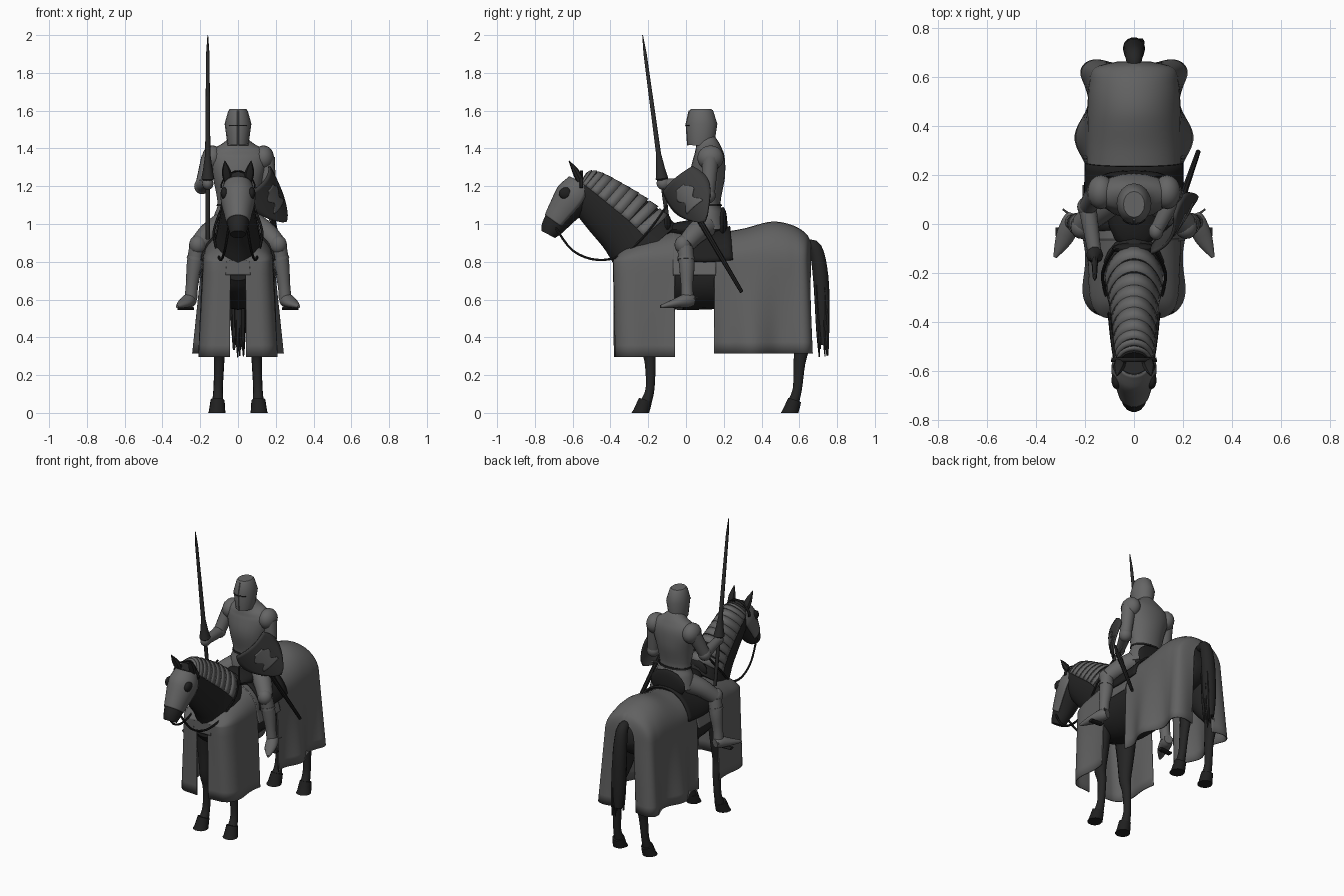
import bpy, bmesh, math, random
from mathutils import Vector

random.seed(4)
old = bpy.data.objects.get("Cube")
if old:
    bpy.data.objects.remove(old, do_unlink=True)


def material(name, value):
    m = bpy.data.materials.new(name)
    m.use_nodes = True
    colour = (value, value, value, 1)
    m.diffuse_color = colour
    m.node_tree.nodes["Principled BSDF"].inputs["Base Color"].default_value = colour
    return m


PLATE = material("steel grey", .13)
CLOTH = material("cloth grey", .12)
HIDE = material("dark hide", .018)
LEATHER = material("black leather", .014)
WOOD = material("dark wood", .026)
FIELD = material("shield grey", .045)


def finish(name, bm, mat, mirror=False, thick=0, centred=False):
    """Turn a bmesh into a shaded, coloured object."""
    bmesh.ops.remove_doubles(bm, verts=bm.verts, dist=.0002)
    bmesh.ops.recalc_face_normals(bm, faces=bm.faces)
    mesh = bpy.data.meshes.new(name)
    bm.to_mesh(mesh)
    bm.free()
    mesh.materials.append(mat)
    mesh.shade_smooth()
    mesh.set_sharp_from_angle(angle=math.radians(40))
    ob = bpy.data.objects.new(name, mesh)
    bpy.context.scene.collection.objects.link(ob)
    if thick:
        mod = ob.modifiers.new("thickness", "SOLIDIFY")
        mod.thickness = thick
        mod.offset = 0 if centred else -1
    if mirror:
        ob.modifiers.new("mirror", "MIRROR").use_clip = True
    return ob


def spline(pts, step):
    """Smooth curve through tuples of any length."""
    out = []
    for i in range(len(pts) - 1):
        quad = list(zip(pts[max(i - 1, 0)], pts[i], pts[i + 1], pts[min(i + 2, len(pts) - 1)]))
        for k in range(step):
            t = k / step
            out.append(tuple(b + t * ((c - a) + t * ((2*a - 5*b + 4*c - d) + t * (3*b - a - 3*c + d))) / 2
                             for a, b, c, d in quad))
    return out + [tuple(pts[-1])]


def skin(bm, rows, closed):
    """Bridge rows of vertices with quads."""
    for low, high in zip(rows, rows[1:]):
        count = len(low)
        for j in range(count if closed else count - 1):
            k = (j + 1) % count
            bm.faces.new((low[j], low[k], high[k], high[j]))


def sweep(name, pts, mat, step=4, sides=14, arc=None, **options):
    """Elliptical sections (x, y, z, radius, second radius) along a path; arc leaves it open."""
    path = spline([tuple(p) + (p[-1],) * (5 - len(p)) for p in pts], step)
    start, end = (math.radians(a) for a in (arc or (0, 360)))
    bm, rows = bmesh.new(), []
    for i, p in enumerate(path):
        ahead, behind = path[min(i + 1, len(path) - 1)], path[max(i - 1, 0)]
        t = (Vector(ahead[:3]) - Vector(behind[:3])).normalized()
        ref = Vector((1, 0, 0)) if abs(t.x) < .9 else Vector((0, 1, 0))
        side = (ref - t * ref.dot(t)).normalized()
        up = t.cross(side)
        row = []
        for j in range(sides + 1 if arc else sides):
            a = start + (end - start) * j / sides
            q = Vector(p[:3]) + side * p[3] * math.cos(a) + up * p[4] * math.sin(a)
            q.z = max(q.z, 0)  # flat on the ground
            row.append(bm.verts.new(q))
        rows.append(row)
    skin(bm, rows, not arc)
    if not arc:
        bm.faces.new(rows[0])
        bm.faces.new(rows[-1])
    return finish(name, bm, mat, **options)


def ball(name, loc, size, mat, mirror=False):
    bm = bmesh.new()
    bmesh.ops.create_uvsphere(bm, u_segments=16, v_segments=10, radius=1)
    bmesh.ops.scale(bm, vec=size, verts=bm.verts)
    bmesh.ops.translate(bm, vec=loc, verts=bm.verts)
    return finish(name, bm, mat, mirror)


def drape(name, plan, hem, fold=0, flare=.1, top=.8):
    """Cloth arching from the spine to a plan line (x, y, crest height), then falling in folds."""
    line = spline(plan, 12)
    bm, rows, length = bmesh.new(), [], 0
    for i, (x, y, crest) in enumerate(line):
        ahead, behind = Vector(line[min(i + 1, len(line) - 1)][:2]), Vector(line[max(i - 1, 0)][:2])
        t = ahead - behind
        length += (Vector((x, y)) - behind).length / (2 if 0 < i < len(line) - 1 else 1)
        normal = Vector((t.y, -t.x, 0)).normalized()
        row = []
        for k in range(8):
            a = math.pi / 2 * (1 - k / 8)
            row.append(bm.verts.new((x * math.cos(a), y, top + (crest - top) * math.sin(a))))
        for k in range(9):
            d = k / 8
            q = Vector((x * (1 + flare * d), y, top + (hem - top) * d))
            row.append(bm.verts.new(q + normal * fold * d * math.sin(length * 42 + 3.6)))
        rows.append(row)
    skin(bm, rows, False)
    return finish(name, bm, CLOTH, mirror=True, thick=.007)


def centre(rows):
    return [(0,) + r for r in rows]


# Horse body, neck and head
sweep("horse_body", centre([(.64, .82, .06, .06), (.58, .81, .14, .14), (.45, .8, .17, .19),
                            (.3, .76, .17, .193), (.1, .742, .175, .195), (-.1, .745, .17, .19),
                            (-.3, .75, .13, .12), (-.375, .75, .07, .05)]), HIDE, sides=20)
neck = centre([(-.2, .865, .13, .2), (-.3, .98, .105, .175), (-.42, 1.085, .088, .15),
               (-.53, 1.18, .078, .118), (-.57, 1.21, .06, .08)])
sweep("horse_neck", neck, HIDE, sides=20)
head = centre([(-.55, 1.22, .065, .07), (-.59, 1.145, .088, .098), (-.66, 1.05, .068, .077),
               (-.71, .98, .052, .06), (-.73, .945, .042, .042)])
sweep("horse_head", head, HIDE)

# Horse armour: face plate and overlapping neck bands
face = [(x, y, z, a + .005, b + .005) for x, y, z, a, b in head[:3] + [(0, -.69, 1.008, .058, .065)]]
sweep("face_plate", face, PLATE, sides=20, arc=(-30, 210), thick=.005)
rows = spline(neck, 6)
for i in range(3, 23, 2):
    band = [tuple(r[:3]) + (r[3] * s, r[4] * s) for r, s in ((rows[i], 1.06), (rows[i + 2], 1.045))]
    sweep("neck_band", band, PLATE, step=1, sides=18, arc=(8, 172), thick=.005)
sweep("brow_band", [(0, -.545, 1.19, .092, .092), (0, -.562, 1.19, .094, .092)], LEATHER,
      step=1, arc=(0, 180), thick=.006)
ball("horse_eye", (.072, -.637, 1.162), (.02, .036, .032), LEATHER, True)
sweep("horse_ear", [(.055, -.56, 1.23, .022), (.062, -.585, 1.28, .024, .018), (.07, -.62, 1.335, .002)],
      HIDE, sides=8, mirror=True)

# Horse legs, hooves and tail
sweep("front_leg", [(.1, -.2, .75, .07, .09), (.1, -.2, .52, .05, .06), (.1, -.205, .36, .036, .04),
                    (.1, -.19, .27, .027, .03), (.105, -.19, .13, .024), (.107, -.21, .06, .03)],
      HIDE, mirror=True)
sweep("hind_leg", [(.1, .5, .8, .08, .13), (.1, .54, .6, .065, .1), (.1, .61, .44, .04, .05),
                   (.1, .615, .36, .033, .042), (.1, .6, .26, .027, .032), (.105, .59, .13, .025),
                   (.107, .57, .06, .03)], HIDE, mirror=True)
for name, y in (("front_hoof", -.245), ("hind_hoof", .545)):
    sweep(name, [(.108, y + .03, .068, .037), (.112, y, -.022, .047)], LEATHER, step=3, mirror=True)
tail = [(0, .63, .89, .025), (0, .685, .87, .036), (0, .713, .72, .045, .042), (0, .724, .5, .042, .038),
        (0, .73, .36, .025)]
sweep("tail", tail, HIDE)
for i in range(14):
    dx, dy = random.uniform(-.035, .035), random.uniform(-.03, .033)
    drop = random.uniform(0, .07)
    strand = [(dx, p[1] + dy, p[2] - drop, r) for p, r in zip(tail[2:], (.012, .012, .003))]
    sweep("tail_strand", strand, HIDE, sides=6)

# Cloth covering
drape("front_cloth", [(.04, -.386, .81), (.13, -.378, .82), (.175, -.32, .88), (.187, -.2, .93),
                      (.19, -.06, .965)], .295, .009)
drape("rear_cloth", [(.19, .15, .95), (.192, .3, .975), (.19, .45, 1.012), (.185, .56, .995),
                     (.165, .635, .95), (.07, .662, .9)], .315, .026, .13)
drape("side_cloth", [(.19, -.07, .965), (.191, .16, .95)], .73)
drape("chest_cloth", [(0, -.387, .812), (.06, -.386, .812)], .73)

# Saddle and reins
sweep("saddle_flap", centre([(.25, .79, .202, .2), (.1, .78, .205, .185), (-.04, .79, .2, .19)]),
      LEATHER, sides=24, arc=(6, 174), thick=.012)
ball("saddle_seat", (0, .05, .97), (.11, .16, .05), LEATHER)
ball("saddle_back", (0, .195, 1), (.13, .024, .09), LEATHER)
ball("saddle_front", (0, -.1, .99), (.09, .025, .06), LEATHER)
sweep("rein", [(.05, -.69, .98, .007), (.07, -.6, .86, .007), (.09, -.47, .81, .007),
               (.105, -.33, .84, .007), (.128, -.2, .96, .007), (.08, -.1, 1.1, .007)],
      LEATHER, sides=6, mirror=True)
sweep("stirrup_strap", [(.205, .03, .85, .008), (.265, .02, .6, .008)], LEATHER, step=1, sides=6, mirror=True)
sweep("stirrup_tread", [(.235, -.03, .552, .02, .008), (.32, -.035, .552, .02, .008)], LEATHER,
      step=1, mirror=True)

# Rider body and helmet
sweep("torso", centre([(.12, .97, .14, .1), (.117, 1.05, .125, .085), (.115, 1.11, .108, .068),
                       (.113, 1.24, .132, .092), (.122, 1.34, .16, .085), (.118, 1.39, .138, .072),
                       (.11, 1.425, .08, .06), (.1, 1.45, .05, .05)]), PLATE, sides=20)
sweep("belt", centre([(.116, 1.095, .113, .076), (.116, 1.107, .112, .074)]), LEATHER, step=1)
sweep("helmet", centre([(.078, 1.415, .055, .07), (.083, 1.53, .071, .083), (.08, 1.598, .052, .064),
                        (.08, 1.61, .043, .053)]), PLATE, step=1, sides=16)
sweep("visor_slit", centre([(.083, 1.519, .0705, .0835), (.083, 1.524, .0715, .0845)]), LEATHER,
      step=1, sides=16, arc=(230, 310), thick=.003)
sweep("visor_ridge", centre([(.01, 1.415, .005), (.002, 1.53, .005), (.018, 1.6, .005)]), PLATE,
      step=1, sides=6)

# Rider arms
for name, shoulder, elbow, hand in (
        ("right", (-.15, .13, 1.35), (-.19, .07, 1.2), (-.16, -.12, 1.215)),
        ("left", (.15, .13, 1.35), (.165, .115, 1.15), (.09, -.03, 1.13))):
    sweep(name + "_upper_arm", [shoulder + (.045,), elbow + (.037,)], PLATE)
    sweep(name + "_forearm", [elbow + (.037,), hand + (.027,)], PLATE)
    ball(name + "_elbow_guard", elbow, (.042, .042, .042), PLATE)
    ball(name + "_gauntlet", hand, (.03, .036, .034), PLATE)
ball("shoulder_guard", (.135, .13, 1.35), (.056, .07, .066), PLATE, True)

# Rider legs
sweep("thigh", [(.09, .1, .99, .067), (.152, .05, .95, .058), (.21, -.005, .89, .048)], PLATE, mirror=True)
ball("knee_guard", (.213, -.015, .89), (.046, .046, .05), PLATE, True)
sweep("shin", [(.215, -.005, .88, .043), (.23, .004, .78, .042), (.243, .005, .68, .033),
               (.25, .008, .6, .034)], PLATE, mirror=True)
sweep("shin_band", [(.223, 0, .825, .047), (.226, 0, .81, .047)], PLATE, step=1, mirror=True)
sweep("foot", [(.245, .04, .595, .028), (.258, .005, .595, .038), (.285, -.06, .58, .036, .024),
               (.322, -.135, .562, .008)], PLATE, mirror=True)
sweep("spur", [(.25, .03, .6, .006), (.29, .06, .61, .004)], PLATE, step=1, sides=6, mirror=True)

# Lance with flared hand guard
lance = [(.92, .011), (1.22, .012), (1.24, .035), (1.29, .025), (1.37, .014), (1.9, .009), (2, .002)]
sweep("lance", [(-.16, -.23 + (2 - z) * .135, z, r) for z, r in lance], WOOD, step=1, sides=10)

# Sword at the left hip
sweep("scabbard", [(.18, .06, 1.04, .016), (.262, .295, .64, .01)], LEATHER, step=1, sides=8)
sweep("sword_grip", [(.18, .06, 1.04, .009), (.165, .015, 1.115, .009)], WOOD, step=1, sides=8)
sweep("sword_guard", [(.17, .01, 1.02, .008), (.185, .1, 1.06, .008)], PLATE, step=1, sides=8)

# Curved shield and its painted patch
corner, other, tip = Vector((.07, -.12, 1.17)), Vector((.165, .035, 1.305)), Vector((.225, .12, 1.012))
middle, across = (corner + other) / 2, (other - corner) / 2
outward = across.cross(middle - tip).normalized()


def shield_patch(name, width, start, end, lift, mat, thick):
    bm, grid = bmesh.new(), []
    for i in range(17):
        v = start + (end - start) * i / 16
        row = []
        for j in range(13):
            u = (j / 6 - 1) * width(v)
            row.append(bm.verts.new(middle + (tip - middle) * v + across * u
                                    + outward * (lift + .035 * (1 - u * u))))
        grid.append(row)
    skin(bm, grid, False)
    finish(name, bm, mat, thick=thick, centred=True)


shield_patch("shield", lambda v: max(math.cos(v * math.pi / 2), 0) ** .6 * (1 + .35 * math.sin(v * math.pi)),
             0, 1, 0, FIELD, .012)
shield_patch("shield_patch", lambda v: .4 + .14 * math.sin(v * 22), .2, .66, .008, PLATE, .004)
